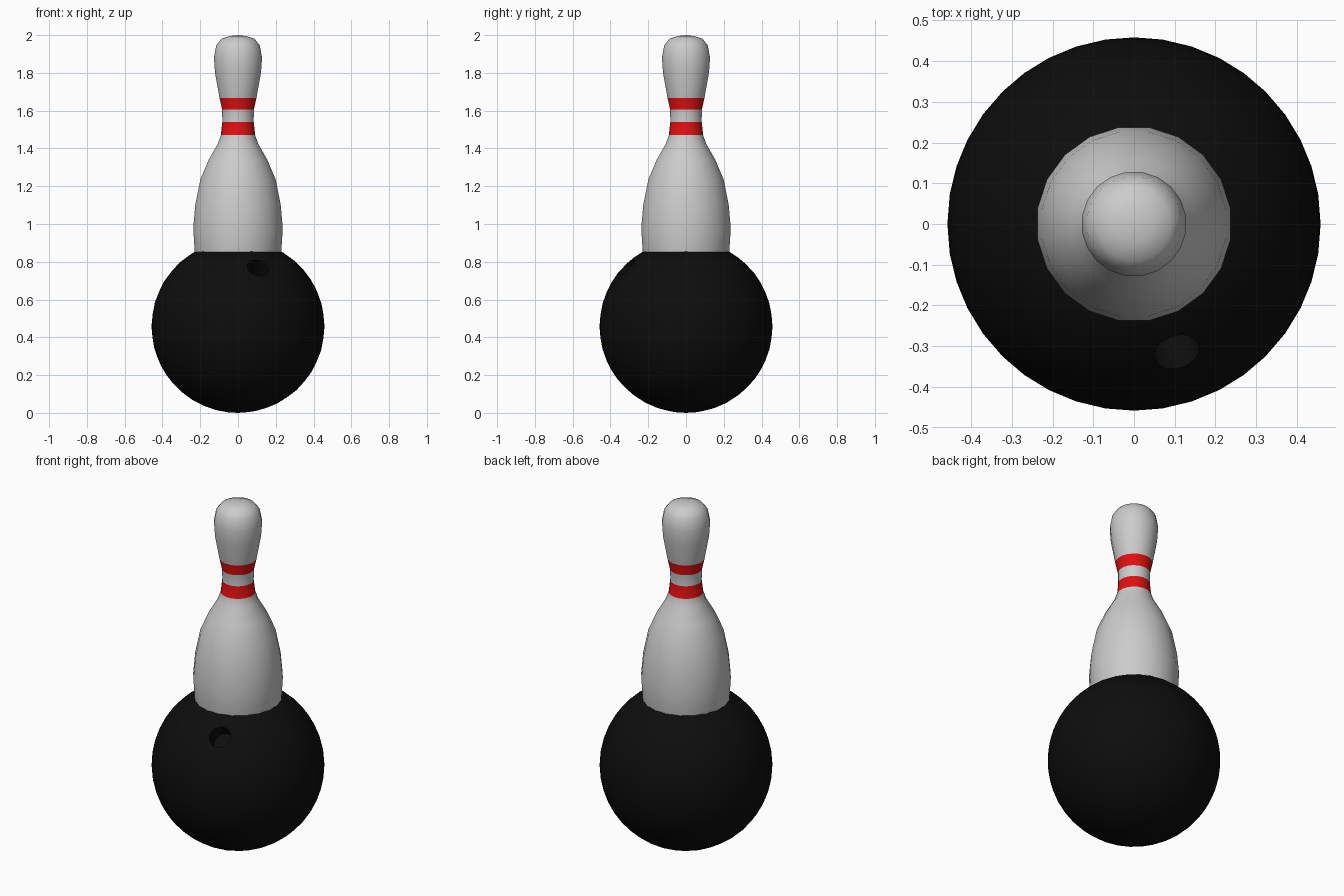
import bpy, bmesh, math
from mathutils import Vector

if "Cube" in bpy.data.objects:
    bpy.data.objects.remove(bpy.data.objects["Cube"])


def material(name, color):
    m = bpy.data.materials.new(name)
    m.diffuse_color = (*color, 1)
    m.use_nodes = True
    m.node_tree.nodes["Principled BSDF"].inputs["Base Color"].default_value = m.diffuse_color
    return m


black = material("black", (0.004, 0.004, 0.004))
red = material("red", (0.75, 0.005, 0.005))
white = material("white", (0.8, 0.8, 0.8))

# Bowling ball
R = 0.458
bpy.ops.mesh.primitive_ico_sphere_add(subdivisions=4, radius=R, location=(0, 0, R))
ball = bpy.context.object
ball.name = "ball"
ball.data.materials.append(black)

# Finger hole, drilled towards the ball centre
d = Vector((0.105, -0.315, 0.31)).normalized()
bpy.ops.mesh.primitive_cylinder_add(vertices=16, radius=0.058, depth=0.24,
                                    location=Vector((0, 0, R)) + d * R,
                                    rotation=d.to_track_quat('Z', 'Y').to_euler())
cutter = bpy.context.object
cutter.name = "hole_cutter"
cutter.data.materials.append(black)
cutter.hide_render = True
cutter.hide_set(True)
cut = ball.modifiers.new("hole", 'BOOLEAN')
cut.operation = 'DIFFERENCE'
cut.solver = 'EXACT'
cut.object = cutter

# Bowling pin: lathe profile (radius, height)
profile = [(0.14, 0.5), (0.19, 0.66), (0.232, 0.85), (0.24, 0.98), (0.229, 1.10),
           (0.202, 1.235), (0.157, 1.34), (0.108, 1.425), (0.092, 1.47),
           (0.084, 1.54), (0.085, 1.605), (0.099, 1.668), (0.123, 1.80),
           (0.129, 1.88), (0.117, 1.945), (0.09, 1.98), (0.045, 1.995)]
bands = {8, 10}
N = 20
bm = bmesh.new()
rings = []
for r, z in profile:
    rings.append([bm.verts.new((r * math.cos(a), r * math.sin(a), z))
                  for a in ((i + 0.5) * math.tau / N for i in range(N))])
for k, (lo, hi) in enumerate(zip(rings, rings[1:])):
    for i in range(N):
        j = (i + 1) % N
        f = bm.faces.new((lo[i], lo[j], hi[j], hi[i]))
        f.material_index = 1 if k in bands else 0
tip = bm.verts.new((0, 0, 2.0))
for i in range(N):
    bm.faces.new((rings[-1][i], rings[-1][(i + 1) % N], tip))
bm.faces.new(rings[0][::-1])
mesh = bpy.data.meshes.new("pin")
bm.to_mesh(mesh)
bm.free()
mesh.materials.append(white)
mesh.materials.append(red)
pin = bpy.data.objects.new("pin", mesh)
bpy.context.collection.objects.link(pin)

# Smooth shading with sharp rims
for ob in (ball, pin):
    bpy.ops.object.select_all(action='DESELECT')
    ob.select_set(True)
    bpy.context.view_layer.objects.active = ob
    if ob is ball:
        bpy.ops.object.modifier_apply(modifier="hole")
    bpy.ops.object.shade_smooth_by_angle(angle=math.radians(40))
